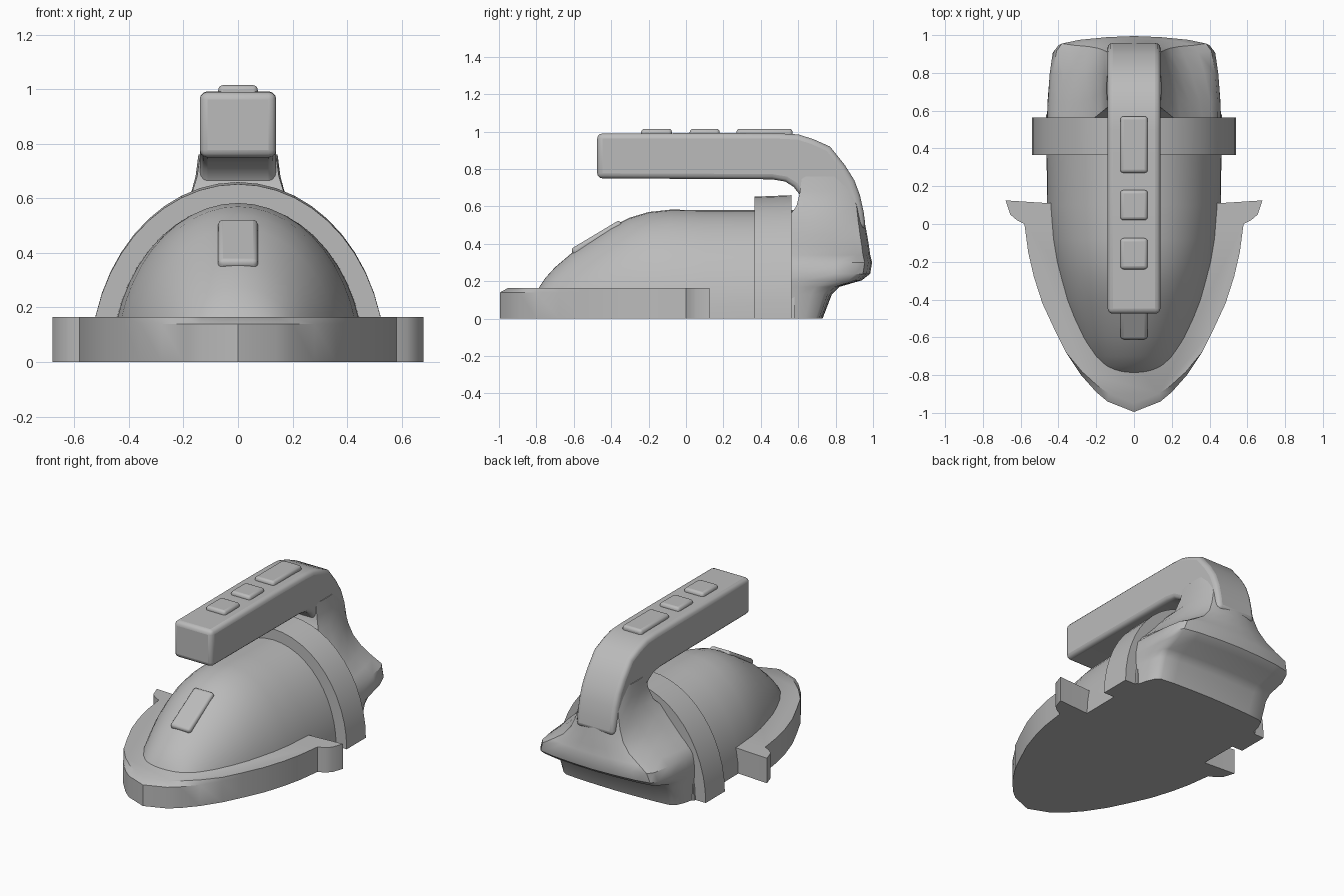
import bpy, bmesh, math
from mathutils import Matrix

old = bpy.data.objects.get("Cube")
if old:
    bpy.data.objects.remove(old, do_unlink=True)

grey = bpy.data.materials.new("plain_grey")
grey.use_nodes = True
COLOUR = (0.5, 0.5, 0.5, 1)
grey.diffuse_color = COLOUR
grey.node_tree.nodes["Principled BSDF"].inputs["Base Color"].default_value = COLOUR


def finish(name, bm, bevel=0, segments=3, angle=35):
    bmesh.ops.recalc_face_normals(bm, faces=bm.faces)
    mesh = bpy.data.meshes.new(name)
    bm.to_mesh(mesh)
    bm.free()
    mesh.materials.append(grey)
    obj = bpy.data.objects.new(name, mesh)
    bpy.context.collection.objects.link(obj)
    bpy.ops.object.select_all(action='DESELECT')
    obj.select_set(True)
    bpy.context.view_layer.objects.active = obj
    if bevel:
        mod = obj.modifiers.new("Bevel", 'BEVEL')
        mod.width, mod.segments = bevel, segments
        mod.limit_method, mod.angle_limit = 'ANGLE', math.radians(40)
    bpy.ops.object.shade_smooth_by_angle(angle=math.radians(angle))
    return obj


def loft(name, rings, **kw):
    """Skin a list of equal-length closed rings and cap both ends."""
    bm = bmesh.new()
    loops = [[bm.verts.new(p) for p in ring] for ring in rings]
    n = len(loops[0])
    for a, b in zip(loops, loops[1:]):
        for i in range(n):
            j = (i + 1) % n
            bm.faces.new((a[i], a[j], b[j], b[i]))
    bm.faces.new(loops[0])
    bm.faces.new(loops[-1])
    return finish(name, bm, **kw)


def arch(y, w, h, n=24):
    """Half-ellipse section standing on the ground."""
    return [(w * math.cos(math.pi * i / n), y, h * math.sin(math.pi * i / n))
            for i in range(n + 1)]


def mirrored(half):
    """Complete an outline, listed from +x round to the centre line."""
    return half + [(-x, y) for x, y in reversed(half) if x > 0]


def block(name, size, place, bevel):
    bm = bmesh.new()
    bmesh.ops.create_cube(bm, size=1, matrix=place @ Matrix.Diagonal((*size, 1)))
    return finish(name, bm, bevel)


# Domed nose and main body
body = [(-.8, .17, .14), (-.78, .2, .175), (-.75, .22, .22), (-.7, .25, .275),
        (-.6, .3, .36), (-.5, .34, .425), (-.4, .375, .49), (-.3, .4, .54),
        (-.2, .425, .57), (-.08, .445, .583), (.1, .46, .58), (.58, .465, .58)]
loft("body_shell", [arch(*s) for s in body])

# Raised band around the body
loft("body_band", [arch(.365, .54, .652), arch(.565, .54, .66)])

# Flat bumper with side wings
outline = mirrored([(.45, .11), (.68, .125), (.655, .05), (.62, .02), (.58, 0),
                    (.56, -.15), (.53, -.28), (.485, -.42), (.42, -.56),
                    (.36, -.68), (.28, -.8), (.2, -.89), (.14, -.94), (0, -.995)])
def bumper_ring(z, inset):
    ring = []
    for x, y in outline:
        t = max(0, min(1, (-y - .7) / .25)) * inset
        ring.append((x * (1 - t), y + t, z))
    return ring
loft("bumper", [bumper_ring(0, 0), bumper_ring(.14, 0), bumper_ring(.165, .045)])

# Rear housing flaring from a wide base into the handle neck:
# height, front y, front half width, rear half width, rear y
levels = [(0, .5, .46, .41, .73), (.13, .5, .46, .415, .78), (.17, .5, .46, .42, .82),
          (.205, .5, .46, .43, .94), (.24, .5, .455, .43, .985), (.3, .5, .445, .41, .995),
          (.34, .5, .42, .34, .985), (.39, .5, .375, .26, .978), (.45, .5, .32, .205, .968),
          (.52, .53, .25, .175, .955), (.6, .59, .175, .155, .94), (.68, .61, .15, .142, .915),
          (.76, .62, .138, .135, .865)]
rings = []
for z, yf, wf, wr, yb in levels:
    d = yb - yf
    half = [(wf, yf), (wf * .7 + wr * .3 + .008, yf + d * .3),
            (wf * .35 + wr * .65 + .008, yf + d * .6), (wr, yf + d * .84),
            (wr * .93, yb - d * .08), (wr * .7, yb - d * .04), (wr * .35, yb - d * .012), (0, yb)]
    rings.append([(x, y, z) for x, y in mirrored(half)])
loft("rear_housing", rings, angle=40)

# Handle: a bent side profile with rounded edges
profile = [(-.475, .75), (-.475, .99), (.2, .992), (.5, .99), (.6, .985), (.68, .96),
           (.77, .92), (.85, .82), (.9, .74), (.93, .66), (.95, .57), (.962, .48),
           (.62, .48), (.625, .6), (.61, .66), (.575, .705), (.53, .733), (.46, .745)]
handle = loft("handle", [[(x, y, z) for y, z in profile] for x in (-.14, .14)],
              bevel=.028, angle=40)

# Buttons along the handle top
for i, (y0, y1) in enumerate([(-.24, -.075), (.02, .18), (.27, .57)]):
    block(f"handle_button_{i + 1}", (.145, y1 - y0, .05),
          Matrix.Translation((0, (y0 + y1) / 2, .99)), .018)

# Release tab on the sloping nose
block("nose_tab", (.145, .305, .06),
      Matrix.Translation((0, -.471, .424)) @ Matrix.Rotation(math.radians(31), 4, 'X'), .018)
